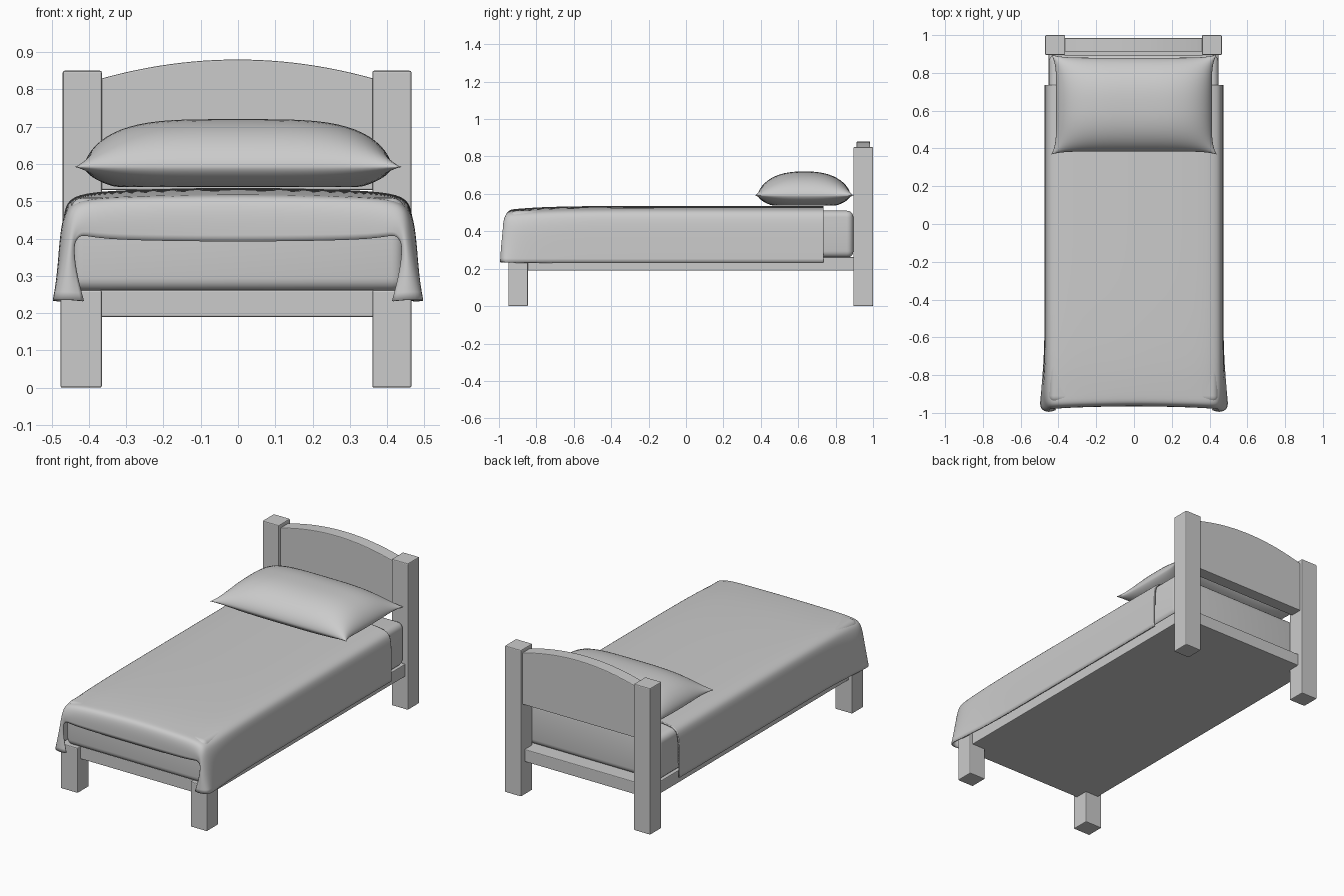
import bpy, bmesh, math

if "Cube" in bpy.data.objects:
    bpy.data.objects.remove(bpy.data.objects["Cube"])


def finish(name, bm, smooth=True):
    bmesh.ops.recalc_face_normals(bm, faces=bm.faces[:])
    me = bpy.data.meshes.new(name)
    bm.to_mesh(me)
    bm.free()
    ob = bpy.data.objects.new(name, me)
    bpy.context.collection.objects.link(ob)
    for p in me.polygons:
        p.use_smooth = smooth
    return ob


def bevel(ob, width, segments=2):
    m = ob.modifiers.new("bevel", 'BEVEL')
    m.width = width
    m.segments = segments
    m.limit_method = 'ANGLE'


def box(name, lo, hi, width=0.005, segments=2, smooth=False):
    bm = bmesh.new()
    bmesh.ops.create_cube(bm, size=1)
    for v in bm.verts:
        v.co = [(a + b) / 2 + c * (b - a) for a, b, c in zip(lo, hi, v.co)]
    ob = finish(name, bm, smooth)
    bevel(ob, width, segments)
    return ob


# Posts and front legs
for side, x0, x1 in (("left", -0.47, -0.365), ("right", 0.36, 0.465)):
    box(side + "_headboard_post", (x0, 0.895, 0), (x1, 1.0, 0.85))
    box(side + "_front_leg", (x0 - (0.006 if x0 < 0 else 0), -0.95, 0), (x1, -0.845, 0.262))

# Bed base, closed underneath
box("bed_base", (-0.452, -0.925, 0.19), (0.447, 0.965, 0.262), 0.004)

# Arched headboard panel
bm = bmesh.new()
N = 24
pts = [(0.367, 0.53), (-0.37, 0.53)]
for i in range(N + 1):
    t = -1 + 2 * i / N
    pts.append((-0.0015 + 0.3685 * t, 0.88 - 0.052 * t * t))
face = bm.faces.new([bm.verts.new((x, 0.912, z)) for x, z in pts])
ext = bmesh.ops.extrude_face_region(bm, geom=[face])
for v in ext["geom"]:
    if isinstance(v, bmesh.types.BMVert):
        v.co.y = 0.984
board = finish("headboard_panel", bm, False)
bevel(board, 0.004)

# Mattress
box("mattress", (-0.45, -0.945, 0.259), (0.447, 0.895, 0.51), 0.035, 5, True)

# Blanket: half cross-section from side hem to centre, swept along the bed
SECTION = [(.473, .232), (.473, .32), (.472, .42), (.466, .48),
           (.447, .514), (.37, .528), (.18, .534), (0, .537)]
rows = []
for y, flare, drop in ((.735, 0, 0), (.72, 0, 0), (.4, 0, 0), (0, 0, 0), (-.4, 0, 0),
                       (-.65, .001, .003), (-.8, .011, .008), (-.92, .021, .017)):
    rows.append([(x + flare * max(0, 1 - k / 3), y, z - (drop if k > 2 else 0))
                 for k, (x, z) in enumerate(SECTION)])
# Foot end: corner fold, front drop and front hem
rows.append([(.502, -.98, .236), (.477, -.975, .32), (.463, -.968, .41), (.457, -.965, .46),
             (.437, -.96, .50), (.37, -.96, .51), (.18, -.957, .512), (0, -.955, .514)])
rows.append([(.452, -1.0, .236), (.455, -.995, .32), (.447, -.985, .40), (.438, -.982, .435),
             (.42, -.98, .455), (.37, -.975, .46), (.18, -.968, .46), (0, -.966, .46)])
rows.append([(.413, -.985, .233), (.436, -.978, .32), (.44, -.975, .385), (.432, -.974, .397),
             (.42, -.978, .412), (.37, -.973, .398), (.18, -.966, .393), (0, -.965, .392)])
bm = bmesh.new()
grid = []
for r in rows:
    full = [(-x, y, z) for x, y, z in r] + list(reversed(r[:-1]))
    grid.append([bm.verts.new(p) for p in full])
for a, b in zip(grid, grid[1:]):
    for k in range(len(a) - 1):
        bm.faces.new((a[k], b[k], b[k + 1], a[k + 1]))
blanket = finish("blanket", bm)
if sum(p.normal.z * p.area for p in blanket.data.polygons) < 0:
    blanket.data.flip_normals()
sub = blanket.modifiers.new("subdivision", 'SUBSURF')
sub.levels = sub.render_levels = 2
sub.boundary_smooth = 'PRESERVE_CORNERS'
sol = blanket.modifiers.new("thickness", 'SOLIDIFY')
sol.thickness = 0.008
sol.offset = -1

# Pillow: two domed sheets meeting at a seam with pulled-out corners
bm = bmesh.new()
NU, NV = 40, 28


def pillow_point(i, j, top):
    u, v = math.sin(math.pi * (i / NU - .5)), math.sin(math.pi * (j / NV - .5))
    dome = max(0, (1 - u ** 4) * (1 - abs(v) ** 2.5)) ** 0.6
    x = u * (0.412 + 0.026 * abs(v) ** 6)
    y = 0.632 + v * (0.248 + 0.016 * abs(u) ** 8)
    z = 0.592 + (0.128 * dome if top else -0.054 * min(1, 1.35 * dome))
    return x, y, z


for top in (True, False):
    g = [[bm.verts.new(pillow_point(i, j, top)) for j in range(NV + 1)] for i in range(NU + 1)]
    for i in range(NU):
        for j in range(NV):
            bm.faces.new((g[i][j], g[i + 1][j], g[i + 1][j + 1], g[i][j + 1]))
bmesh.ops.remove_doubles(bm, verts=bm.verts[:], dist=0.0002)
finish("pillow", bm)
